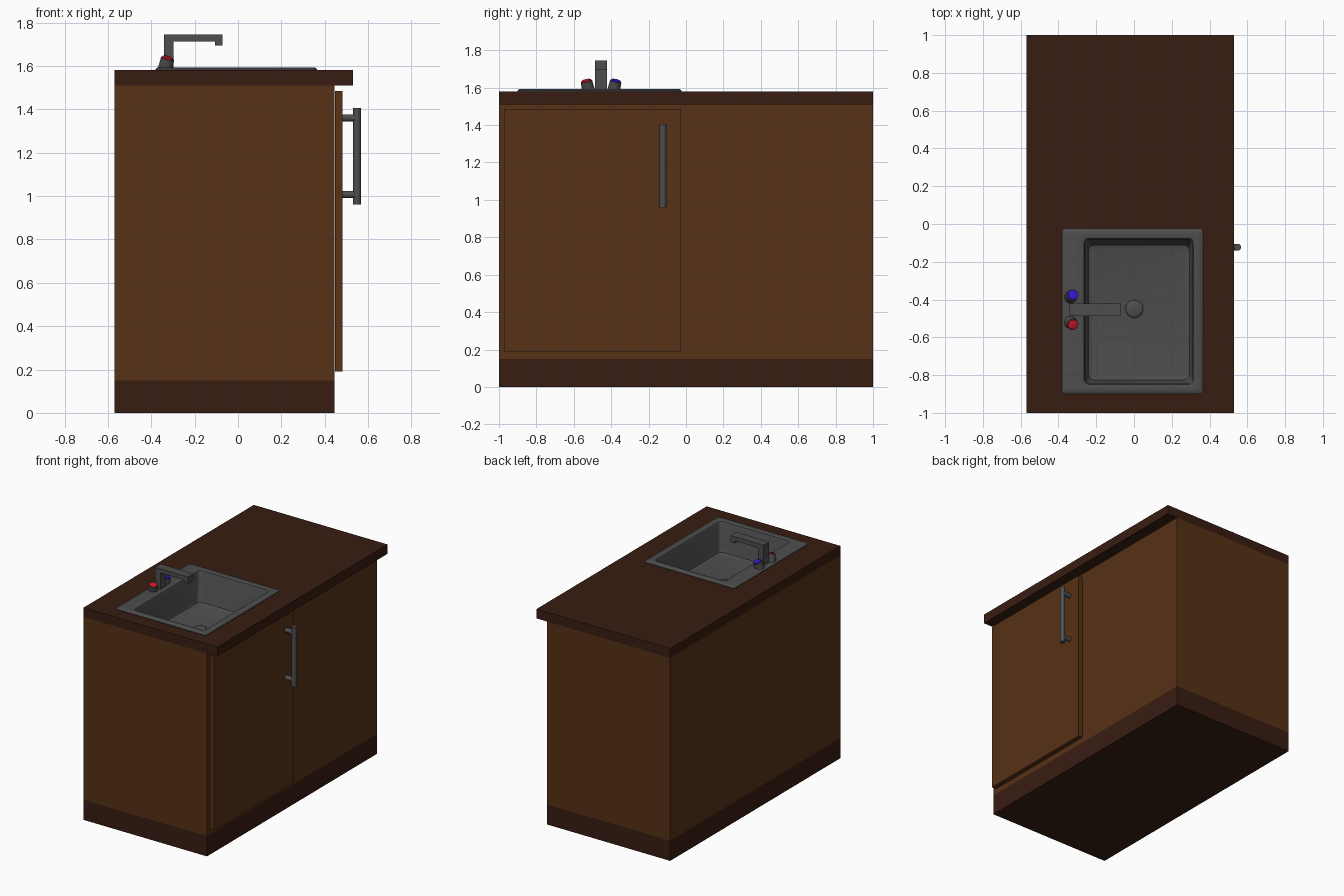
import bpy, bmesh
from math import pi, sin, cos
from mathutils import Vector

if "Cube" in bpy.data.objects:
    bpy.data.objects.remove(bpy.data.objects["Cube"])


def material(name, rgb):
    m = bpy.data.materials.new(name)
    m.diffuse_color = (*rgb, 1)
    m.use_nodes = True
    m.node_tree.nodes["Principled BSDF"].inputs["Base Color"].default_value = m.diffuse_color
    return m


WOOD = material("wood", (0.095, 0.031, 0.008))
DARK = material("dark_wood", (0.040, 0.012, 0.006))
METAL = material("metal", (0.075, 0.075, 0.075))
RED = material("red", (0.6, 0.01, 0.02))
BLUE = material("blue", (0.03, 0.01, 0.7))


def add_object(name, bm, mat, smooth=False):
    bmesh.ops.recalc_face_normals(bm, faces=bm.faces)
    me = bpy.data.meshes.new(name)
    bm.to_mesh(me)
    bm.free()
    ob = bpy.data.objects.new(name, me)
    bpy.context.collection.objects.link(ob)
    if mat:
        me.materials.append(mat)
    if smooth:
        bpy.ops.object.select_all(action='DESELECT')
        ob.select_set(True)
        bpy.context.view_layer.objects.active = ob
        bpy.ops.object.shade_smooth_by_angle(angle=0.7)
    return ob


def box(name, x, y, z, mat):
    bm = bmesh.new()
    bmesh.ops.create_cube(bm, size=1)
    for v in bm.verts:
        v.co = [a + (b - a) * (c + 0.5) for (a, b), c in zip((x, y, z), v.co)]
    return add_object(name, bm, mat)


def rod(name, p, q, r, mat, bevel=0.0, r2=None):
    p, q = Vector(p), Vector(q)
    bm = bmesh.new()
    bmesh.ops.create_cone(bm, cap_ends=True, segments=24, radius1=r,
                          radius2=r if r2 is None else r2, depth=(q - p).length)
    if bevel:
        rims = [e for e in bm.edges if abs(e.verts[0].co.z - e.verts[1].co.z) < 1e-5]
        bmesh.ops.bevel(bm, geom=rims, offset=bevel, segments=2, profile=0.5, affect='EDGES')
    rot = Vector((0, 0, 1)).rotation_difference(q - p).to_matrix()
    for v in bm.verts:
        v.co = rot @ v.co + (p + q) / 2
    return add_object(name, bm, mat, True)


# Cabinet
plinth = box("plinth", (-0.57, 0.445), (-1, 1), (0, 0.15), DARK)
carcass = box("carcass", (-0.57, 0.445), (-1, 1), (0.15, 1.51), WOOD)
worktop = box("worktop", (-0.57, 0.53), (-1, 1), (1.51, 1.58), DARK)
box("door", (0.447, 0.482), (-0.97, -0.03), (0.19, 1.485), WOOD)

# Opening for the basin
cutter = box("basin_cutter", (-0.32, 0.345), (-0.88, -0.05), (1.3, 1.7), None)
cutter.hide_render = True
cutter.hide_viewport = True
for ob in (carcass, worktop):
    mod = ob.modifiers.new("basin_opening", 'BOOLEAN')
    mod.operation = 'DIFFERENCE'
    mod.solver = 'EXACT'
    mod.object = cutter

# Door handle
rod("handle_bar", (0.549, -0.123, 0.96), (0.549, -0.123, 1.405), 0.018, METAL)
for i, z in enumerate((1.007, 1.36)):
    rod(f"handle_post_{i + 1}", (0.475, -0.123, z), (0.549, -0.123, z), 0.017, METAL)


# Sink: stacked rounded rectangles from the rim down into the basin
def rounded_rect(bm, x0, x1, y0, y1, z, r, n=5):
    corners = ((x1 - r, y1 - r), (x0 + r, y1 - r), (x0 + r, y0 + r), (x1 - r, y0 + r))
    return [bm.verts.new((cx + r * cos(a), cy + r * sin(a), z))
            for k, (cx, cy) in enumerate(corners)
            for a in [(k + j / n) * pi / 2 for j in range(n + 1)]]


sections = [
    (-0.38, 0.365, -0.90, -0.025, 1.578, 0.02),
    (-0.38, 0.365, -0.90, -0.025, 1.585, 0.02),
    (-0.372, 0.357, -0.892, -0.033, 1.592, 0.018),
    (-0.275, 0.325, -0.86, -0.065, 1.592, 0.025),
    (-0.264, 0.314, -0.849, -0.076, 1.588, 0.025),
    (-0.259, 0.308, -0.843, -0.081, 1.575, 0.025),
    (-0.248, 0.300, -0.832, -0.105, 1.395, 0.03),
    (-0.241, 0.293, -0.825, -0.112, 1.374, 0.03),
    (-0.222, 0.274, -0.806, -0.130, 1.366, 0.03),
]
bm = bmesh.new()
rings = [rounded_rect(bm, *s) for s in sections]
for a, b in zip(rings, rings[1:]):
    for i in range(len(a)):
        j = (i + 1) % len(a)
        bm.faces.new((a[i], a[j], b[j], b[i]))
bm.faces.new(rings[-1])
sink = add_object("sink", bm, METAL, True)
# the open shell must face upwards
if sink.data.polygons[-1].normal.z < 0:
    sink.data.flip_normals()

# Drain plug
bm = bmesh.new()
bmesh.ops.create_uvsphere(bm, u_segments=24, v_segments=12, radius=0.047)
for v in bm.verts:
    v.co = (v.co.x + 0.002, v.co.y - 0.45, v.co.z * 0.3 + 1.366)
add_object("drain_plug", bm, METAL, True)

# Spout: square tube extruded from its side outline
outline = [(-0.342, 1.585), (-0.342, 1.745), (-0.072, 1.745), (-0.072, 1.694),
           (-0.105, 1.694), (-0.105, 1.713), (-0.297, 1.713), (-0.297, 1.585)]
bm = bmesh.new()
face = bm.faces.new([bm.verts.new((x, -0.487, z)) for x, z in outline])
ext = bmesh.ops.extrude_face_region(bm, geom=[face])
bmesh.ops.translate(bm, vec=(0, 0.065, 0),
                    verts=[g for g in ext["geom"] if isinstance(g, bmesh.types.BMVert)])
add_object("spout", bm, METAL)

# Tap knobs leaning outwards, with coloured caps
for name, side, mat in (("hot", -1, RED), ("cold", 1, BLUE)):
    base = Vector((-0.336, -0.454 + side * 0.067, 1.583))
    axis = Vector((0.22, side * 0.22, 1)).normalized()
    rod(f"{name}_knob", base, base + axis * 0.053, 0.034, METAL, r2=0.031)
    rod(f"{name}_cap", base + axis * 0.05, base + axis * 0.061, 0.026, mat, bevel=0.004)
